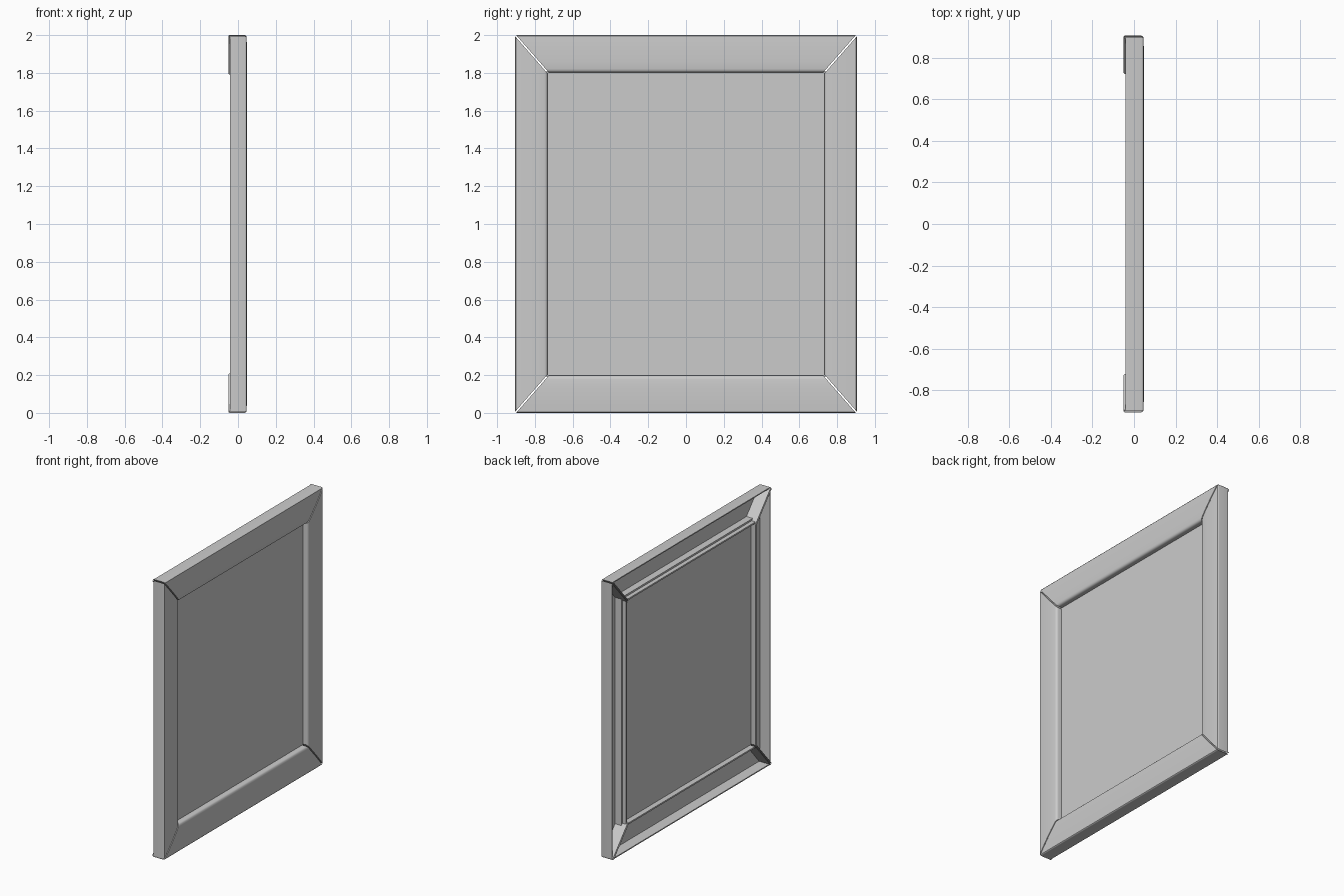
import bpy, bmesh, math

if "Cube" in bpy.data.objects:
    bpy.data.objects.remove(bpy.data.objects["Cube"])

HY, HZ = 0.905, 1.0      # half outer size of the frame
WY, WZ = 0.172, 0.197    # rail widths: upright / horizontal


def finish(name, bm):
    bmesh.ops.recalc_face_normals(bm, faces=bm.faces[:])
    me = bpy.data.meshes.new(name)
    bm.to_mesh(me)
    bm.free()
    ob = bpy.data.objects.new(name, me)
    bpy.context.collection.objects.link(ob)
    bpy.ops.object.select_all(action='DESELECT')
    ob.select_set(True)
    bpy.context.view_layer.objects.active = ob
    bpy.ops.object.shade_smooth_by_angle(angle=math.radians(35))
    return ob


def point(u, x, horizontal, side, end, gap):
    """Point on a mitred end; u runs 0 (outer edge) to 1 (inner edge)."""
    if horizontal:
        return (x, end * (HY - WY * u - gap), 1 + side * (HZ - WZ * u))
    return (x, side * (HY - WY * u), 1 + end * (HZ - WZ * u - gap))


def loft(name, profile, horizontal, side, a, b):
    """Join the profile between two mitred ends, each given as (end, gap)."""
    bm = bmesh.new()
    r0, r1 = [[bm.verts.new(point(u, x, horizontal, side, *e)) for u, x in profile]
              for e in (a, b)]
    n = len(profile)
    for i in range(n):
        j = (i + 1) % n
        bm.faces.new((r0[i], r0[j], r1[j], r1[i]))
    bm.faces.new(r0)
    bm.faces.new(r1)
    return finish(name, bm)


# moulding front: rounded edges and a gently crowned face
front = [(0.0, 0.036), (0.008, 0.041), (0.03, 0.0445), (0.2, 0.0465),
         (0.45, 0.0475), (0.7, 0.047), (0.9, 0.045), (0.955, 0.042),
         (0.985, 0.036), (1.0, 0.027)]
# hollow back, with a step around the panel slot
hollow = [(1.0, -0.042), (0.945, -0.042), (0.945, -0.012), (0.88, -0.012),
          (0.88, 0.038), (0.04, 0.038), (0.04, -0.042), (0.0, -0.042)]
rail_profile = front + hollow
plate_profile = front + [(1.0, -0.046), (0.98, -0.05), (0.02, -0.05), (0.0, -0.046)]

# rails and the mitre plates closing their ends
GAP, PLATE = 0.006, 0.005
rails = (("top_rail", True, 1), ("bottom_rail", True, -1),
         ("left_rail", False, -1), ("right_rail", False, 1))
for name, horizontal, side in rails:
    g = GAP + PLATE
    loft(name, rail_profile, horizontal, side, (-1, g), (1, g))
    for end in (-1, 1):
        loft(name + "_mitre_plate", plate_profile, horizontal, side,
             (end, GAP), (end, g))

# flat panel held in the slot
bm = bmesh.new()
bmesh.ops.create_cube(bm, size=1.0)
bmesh.ops.scale(bm, vec=(0.006, 2 * (HY - WY) + 0.012, 2 * (HZ - WZ) + 0.012), verts=bm.verts)
bmesh.ops.translate(bm, vec=(0, 0, 1), verts=bm.verts)
finish("panel", bm)
